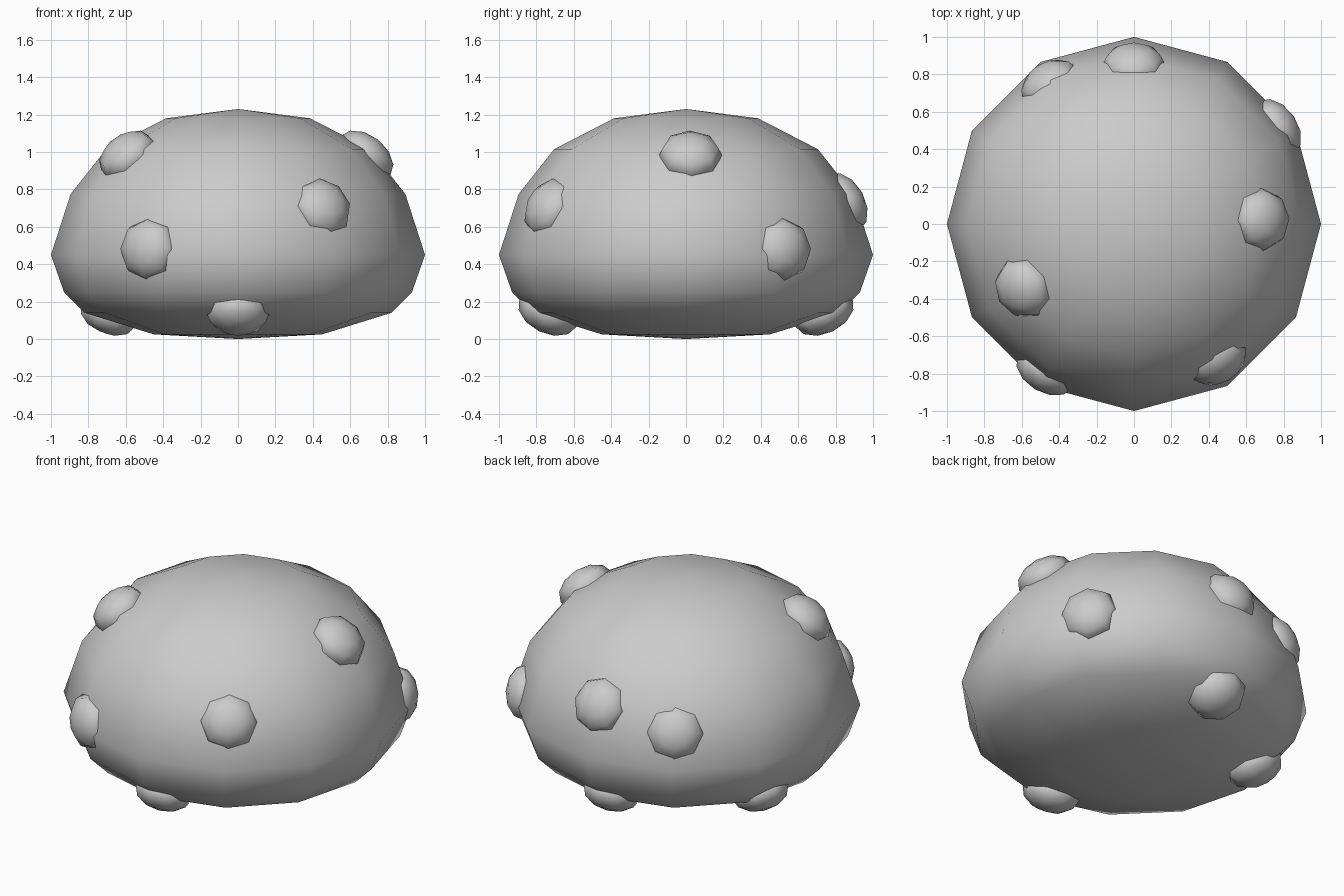
import bpy, bmesh
from math import sin, cos, pi, radians
from mathutils import Vector, Matrix

if "Cube" in bpy.data.objects:
    bpy.data.objects.remove(bpy.data.objects["Cube"])

# body profile: radius, height
PROFILE = [(0, 0), (0.45, 0.025), (0.82, 0.14), (0.93, 0.25), (1.0, 0.45),
           (0.895, 0.775), (0.705, 1.015), (0.385, 1.18), (0, 1.23)]
SIDES = 12


def finish(bm, name):
    bmesh.ops.recalc_face_normals(bm, faces=bm.faces)
    for f in bm.faces:
        f.smooth = True
    me = bpy.data.meshes.new(name)
    bm.to_mesh(me)
    bm.free()
    ob = bpy.data.objects.new(name, me)
    bpy.context.collection.objects.link(ob)
    return ob


def radius_at(z):
    for (r0, z0), (r1, z1) in zip(PROFILE, PROFILE[1:]):
        if z0 <= z <= z1:
            return r0 + (r1 - r0) * (z - z0) / (z1 - z0)
    return 0


# domed body, a 12-sided lathe
bm = bmesh.new()
bottom = bm.verts.new((0, 0, PROFILE[0][1]))
top = bm.verts.new((0, 0, PROFILE[-1][1]))
rings = [[bm.verts.new((r * cos(2 * pi * i / SIDES), r * sin(2 * pi * i / SIDES), z))
          for i in range(SIDES)] for r, z in PROFILE[1:-1]]
for i in range(SIDES):
    j = (i + 1) % SIDES
    bm.faces.new((bottom, rings[0][j], rings[0][i]))
    bm.faces.new((top, rings[-1][i], rings[-1][j]))
    for a, b in zip(rings, rings[1:]):
        bm.faces.new((a[i], a[j], b[j], b[i]))
finish(bm, "body")

# flattened bumps lying on the surface: angle round the body, height
BUMPS = [(-121, 0.48), (-58.5, 0.70), (-90, 0.14), (2, 0.98), (-150, 0.98),
         (34, 0.48), (121, 0.64), (90, 0.73), (90, 0.14), (160, 0.14)]
for k, (deg, z) in enumerate(BUMPS):
    a = radians(deg)
    r = radius_at(z) * (0.93 if z > 0.3 else 0.9)
    height = 0.78 if z > 0.45 else 0.45
    n = Vector((r * cos(a), r * sin(a), (z - 0.45) / height ** 2))
    bm = bmesh.new()
    bmesh.ops.create_uvsphere(bm, u_segments=8, v_segments=6, radius=1)
    bm.transform(Matrix.Translation((r * cos(a), r * sin(a), z))
                 @ n.to_track_quat('Z', 'Y').to_matrix().to_4x4()
                 @ Matrix.Diagonal((0.17, 0.17, 0.11, 1)))
    finish(bm, f"bump_{k + 1}")
